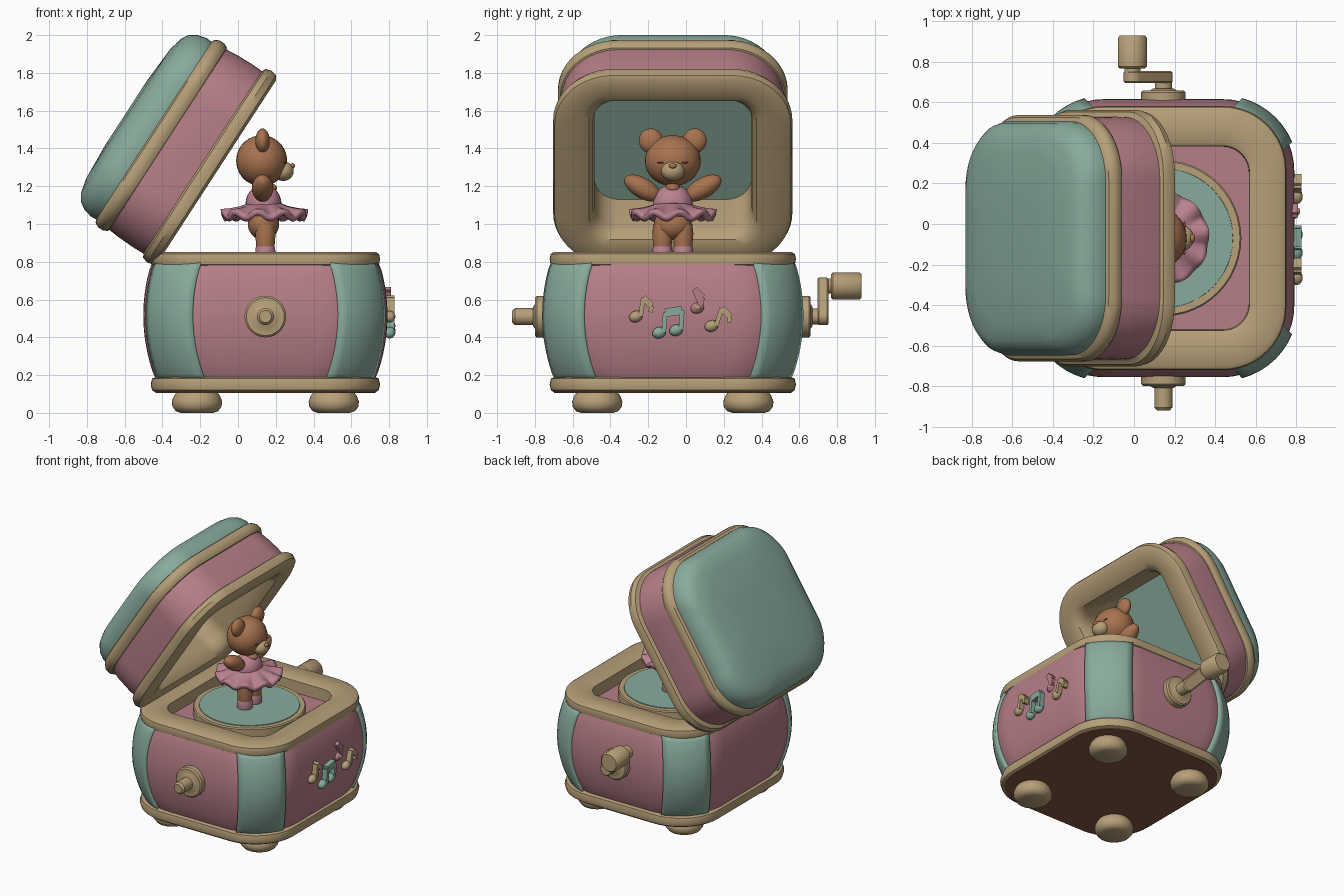
import bpy, bmesh
from math import sin, cos, pi, radians, atan2, hypot
from mathutils import Matrix, Vector

cube = bpy.data.objects.get("Cube")
if cube:
    bpy.data.objects.remove(cube, do_unlink=True)


def material(name, rgb):
    m = bpy.data.materials.new(name)
    m.use_nodes = True
    m.diffuse_color = (*rgb, 1)
    m.node_tree.nodes["Principled BSDF"].inputs["Base Color"].default_value = (*rgb, 1)
    return m


TAN = material("tan", (0.47, 0.35, 0.19))
TEAL = material("teal", (0.25, 0.41, 0.335))
PINK = material("dusty pink", (0.47, 0.21, 0.245))
DRESS = material("dress pink", (0.49, 0.22, 0.28))
FUR = material("fur brown", (0.39, 0.17, 0.078))
DARK = material("dark brown", (0.24, 0.1, 0.05))
CX, CY = 0.145, -0.07          # centre of the box in plan
SEG = 12                       # segments per rounded corner
made = []


def finish(name, bm, mat, matrix):
    bmesh.ops.remove_doubles(bm, verts=bm.verts[:], dist=1e-5)
    bmesh.ops.recalc_face_normals(bm, faces=bm.faces[:])
    me = bpy.data.meshes.new(name)
    bm.to_mesh(me)
    bm.free()
    me.materials.append(mat)
    ob = bpy.data.objects.new(name, me)
    ob.matrix_world = matrix
    bpy.context.scene.collection.objects.link(ob)
    made.append(ob)
    return ob


def rounded(hx, hy, r, z):
    """Rounded rectangle, one arc per corner."""
    r = min(r, hx, hy)
    pts = []
    for k, (sx, sy) in enumerate([(1, 1), (-1, 1), (-1, -1), (1, -1)]):
        for i in range(SEG + 1):
            a = (k + i / SEG) * pi / 2
            pts.append(Vector((sx * (hx - r) + r * cos(a), sy * (hy - r) + r * sin(a), z)))
    return pts


def skin(name, loops, mat, matrix, around=True, caps=True, ring=False):
    """Bridge successive loops of points into a surface."""
    bm = bmesh.new()
    rows = [[bm.verts.new(p) for p in loop] for loop in loops]
    n = len(rows[0])
    pairs = list(zip(rows, rows[1:])) + ([(rows[-1], rows[0])] if ring else [])
    for a, b in pairs:
        for i in range(n if around else n - 1):
            j = (i + 1) % n
            bm.faces.new((a[i], a[j], b[j], b[i]))
    if caps and not ring:
        bm.faces.new(rows[0])
        bm.faces.new(rows[-1])
    return finish(name, bm, mat, matrix)


def thicken(ob, amount):
    mod = ob.modifiers.new("thickness", "SOLIDIFY")
    mod.thickness, mod.offset = amount, 0


def at(x, y, z, rot=Matrix()):
    return Matrix.Translation((x, y, z)) @ rot


def slab(name, profile, mat, matrix, extra=0.045, r=0.31, **kw):
    """Rounded-rectangle part from (half width, height) pairs."""
    return skin(name, [rounded(h, h + extra, r, z) for h, z in profile], mat, matrix, **kw)


def turned(name, profile, mat, matrix):
    """Round part from (radius, height) pairs."""
    return skin(name, [rounded(h, h, h, z) for h, z in profile], mat, matrix)


def ball(name, loc, size, mat, rot=Matrix()):
    bm = bmesh.new()
    bmesh.ops.create_uvsphere(bm, u_segments=28, v_segments=18, radius=1)
    bmesh.ops.scale(bm, vec=size, verts=bm.verts[:])
    return finish(name, bm, mat, at(*loc, rot))


def bar(name, a, b, width, depth, x, mat):
    """Flat bar on the +x side between two (y, z) points."""
    bm = bmesh.new()
    bmesh.ops.create_cube(bm, size=1)
    length = hypot(b[0] - a[0], b[1] - a[1])
    bmesh.ops.scale(bm, vec=(depth, length, width), verts=bm.verts[:])
    rot = Matrix.Rotation(atan2(b[1] - a[1], b[0] - a[0]), 4, "X")
    return finish(name, bm, mat, at(x, (a[0] + b[0]) / 2, (a[1] + b[1]) / 2, rot))


def frame(name, outer, inner, mat, matrix, extra_out, extra_in):
    """Trim with a large opening through it."""
    loops = [rounded(h, h + extra_out, 0.31, z) for h, z in outer]
    loops += [rounded(h, h + extra_in, 0.13, z) for h, z in inner]
    return skin(name, loops, mat, matrix, ring=True)


# Box: feet, lower trim, underside
base = at(CX, CY, 0)
for sx in (-1, 1):
    for sy in (-1, 1):
        turned("foot", [(0.085, 0), (0.112, 0.009), (0.13, 0.033), (0.133, 0.06), (0.122, 0.09), (0.1, 0.12)],
               TAN, at(CX + 0.362 * sx, CY + 0.4 * sy, 0))
slab("lower_trim", [(0.585, 0.11), (0.6, 0.12), (0.607, 0.15), (0.6, 0.182), (0.58, 0.19)], TAN, base)
slab("underside", [(0.583, 0.106), (0.583, 0.115)], DARK, base)

# Bulging walls, with raised panels over the middle of each corner
wall = []
for i in range(15):
    u = i / 14
    wall.append((0.575 + 0.022 * u + 0.06 * sin(pi * u) ** 0.75, 0.17 + 0.63 * u))
wall_loops = [rounded(h, h + 0.04, 0.355, z) for h, z in wall]
skin("walls", wall_loops, PINK, base, caps=False)
for k in range(4):
    first = k * (SEG + 1) + 3 - k % 2
    panel = skin("corner_panel", [loop[first:first + 8] for loop in wall_loops], TEAL, base,
                 around=False, caps=False)
    thicken(panel, 0.036)

# Upper trim, floor and turntable
frame("upper_trim", [(0.585, 0.775), (0.602, 0.785), (0.607, 0.815), (0.602, 0.84), (0.585, 0.852)],
      [(0.44, 0.852), (0.425, 0.842), (0.42, 0.7)], TAN, base, 0.045, 0.03)
slab("floor", [(0.44, 0.72), (0.44, 0.755)], PINK, base, r=0.13)
turned("turntable", [(0.385, 0.74), (0.385, 0.81), (0.378, 0.818), (0.355, 0.818)], TAN, base)
turned("turntable_top", [(0.345, 0.812), (0.343, 0.823)], TEAL, base)

# Open lid, tilted back on its hinge
lid = at(-0.112, CY, 1.278, Matrix.Rotation(radians(-57), 4, "Y"))
frame("lid_rim", [(0.57, 0.09), (0.595, 0.08), (0.605, 0.048), (0.597, 0.014), (0.575, 0)],
      [(0.47, 0), (0.438, 0.012), (0.418, 0.05), (0.41, 0.1), (0.41, 0.37)], TAN, lid, 0.028, 0.005)
slab("lid_ceiling", [(0.43, 0.36), (0.43, 0.375)], TEAL, lid, extra=0.01, r=0.13)
slab("lid_band", [(0.575, 0.07), (0.578, 0.15), (0.575, 0.25), (0.567, 0.33)], PINK, lid, extra=0.022, caps=False)
slab("lid_trim", [(0.555, 0.305), (0.578, 0.312), (0.59, 0.335), (0.59, 0.365), (0.578, 0.39), (0.555, 0.4)],
     TAN, lid, extra=0.018, caps=False)
slab("lid_top", [(0.56, 0.385), (0.563, 0.43), (0.55, 0.48), (0.525, 0.518), (0.49, 0.54), (0.41, 0.56),
                 (0.2, 0.572)], TEAL, lid, extra=0.015, r=0.3)

# Front peg and rear crank
forward, backward = Matrix.Rotation(pi / 2, 4, "X"), Matrix.Rotation(-pi / 2, 4, "X")
flange = [(0.11, 0), (0.11, 0.05), (0.1, 0.06), (0.065, 0.06), (0.05, 0.07)]
turned("front_flange", flange, TAN, at(CX, -0.74, 0.51, forward))
turned("front_peg", [(0.045, 0), (0.045, 0.165), (0.032, 0.18)], TAN, at(CX, -0.74, 0.51, forward))
turned("crank_flange", flange, TAN, at(CX, 0.6, 0.51, backward))
turned("crank_axle", [(0.042, 0), (0.042, 0.1)], TAN, at(CX, 0.63, 0.51, backward))
arm_rot = Matrix.Rotation(-atan2(0.16, -0.15), 4, "Y") @ forward
skin("crank_arm", [rounded(0.155 - e, 0.046 - e, 0.045, z)
                   for e, z in ((0.008, -0.03), (0, -0.022), (0, 0.022), (0.008, 0.03))],
     TAN, at(0.07, 0.725, 0.59, arm_rot))
turned("crank_handle", [(0.04, 0), (0.04, 0.05), (0.062, 0.05), (0.072, 0.06), (0.072, 0.2), (0.062, 0.212)],
       TAN, at(-0.008, 0.718, 0.672, backward))


# Raised music notes
def note(name, y, z, height, lean, mat, x, flag=True):
    foot, top = (y + 0.024, z), (y + 0.024 + lean, z + height)
    ball(name + "_head", (x, y, z), (0.03, 0.037, 0.03), mat, Matrix.Rotation(0.35, 4, "X"))
    bar(name + "_stem", foot, top, 0.024, 0.05, x, mat)
    if flag:
        mid = (top[0] + 0.045, top[1] - 0.045)
        bar(name + "_flag", top, mid, 0.034, 0.05, x, mat)
        bar(name + "_flag_tip", mid, (mid[0] - 0.008, mid[1] - 0.032), 0.022, 0.05, x, mat)
    return top


note("left_note", -0.265, 0.51, 0.1, 0.015, TAN, 0.803)
note("right_note", 0.135, 0.46, 0.095, 0.03, TAN, 0.803)
note("upper_note", 0.06, 0.555, 0.1, -0.04, PINK, 0.785)
ball("upper_note_center", (0.808, 0.062, 0.557), (0.012, 0.018, 0.014), TAN)
ends = [note("paired_note", y, z, 0.105, 0.008, TEAL, 0.803, flag=False)
        for y, z in ((-0.142, 0.425), (-0.052, 0.438))]
bar("paired_note_beam", ends[0], ends[1], 0.045, 0.05, 0.803, TEAL)

# Bear: lower body and dress
ball("hips", (0.135, CY, 1.0), (0.083, 0.1, 0.085), FUR)
ball("bodice", (0.135, CY, 1.105), (0.095, 0.106, 0.105), DRESS)
ball("neck", (0.145, CY, 1.19), (0.062, 0.042, 0.03), FUR)
loops = []
for i in range(8):
    t = i / 7
    loop = []
    for j in range(110):
        a = 2 * pi * j / 110
        r = 0.075 + 0.15 * t + 0.007 * t * sin(10 * a)
        loop.append((r * cos(a), r * sin(a), 1.1 - 0.055 * t ** 0.8 + 0.019 * t * t * sin(10 * a)))
    loops.append(loop)
thicken(skin("tutu", loops, DRESS, at(0.14, CY, 0), caps=False), 0.032)

# Bear: head and face
ball("head", (0.125, CY, 1.335), (0.135, 0.148, 0.135), FUR)
ball("muzzle", (0.24, CY, 1.28), (0.055, 0.062, 0.052), TAN)
ball("nose", (0.288, CY, 1.308), (0.014, 0.021, 0.014), FUR)

# Bear: paired parts
for side in (-1, 1):
    def y(d): return CY + side * d
    ball("ear", (0.13, y(0.115), 1.44), (0.038, 0.064, 0.066), FUR, Matrix.Rotation(-0.5 * side, 4, "X"))
    ball("closed_eye", (0.248, y(0.064), 1.325), (0.006, 0.02, 0.004), DARK)
    ball("arm", (0.13, y(0.16), 1.19), (0.057, 0.108, 0.054), FUR, Matrix.Rotation(radians(30) * side, 4, "X"))
    turned("leg", [(0.047, 0.86), (0.05, 0.9), (0.054, 0.95), (0.048, 1.0)], FUR, at(0.145, y(0.055), 0))
    turned("shoe", [(0.05, 0.815), (0.053, 0.825), (0.052, 0.872), (0.047, 0.885)], DRESS, at(0.145, y(0.055), 0))

# Smooth shading with crisp edges kept
bpy.ops.object.select_all(action="DESELECT")
for ob in made:
    ob.select_set(True)
bpy.context.view_layer.objects.active = made[0]
bpy.ops.object.shade_smooth_by_angle(angle=radians(40))
